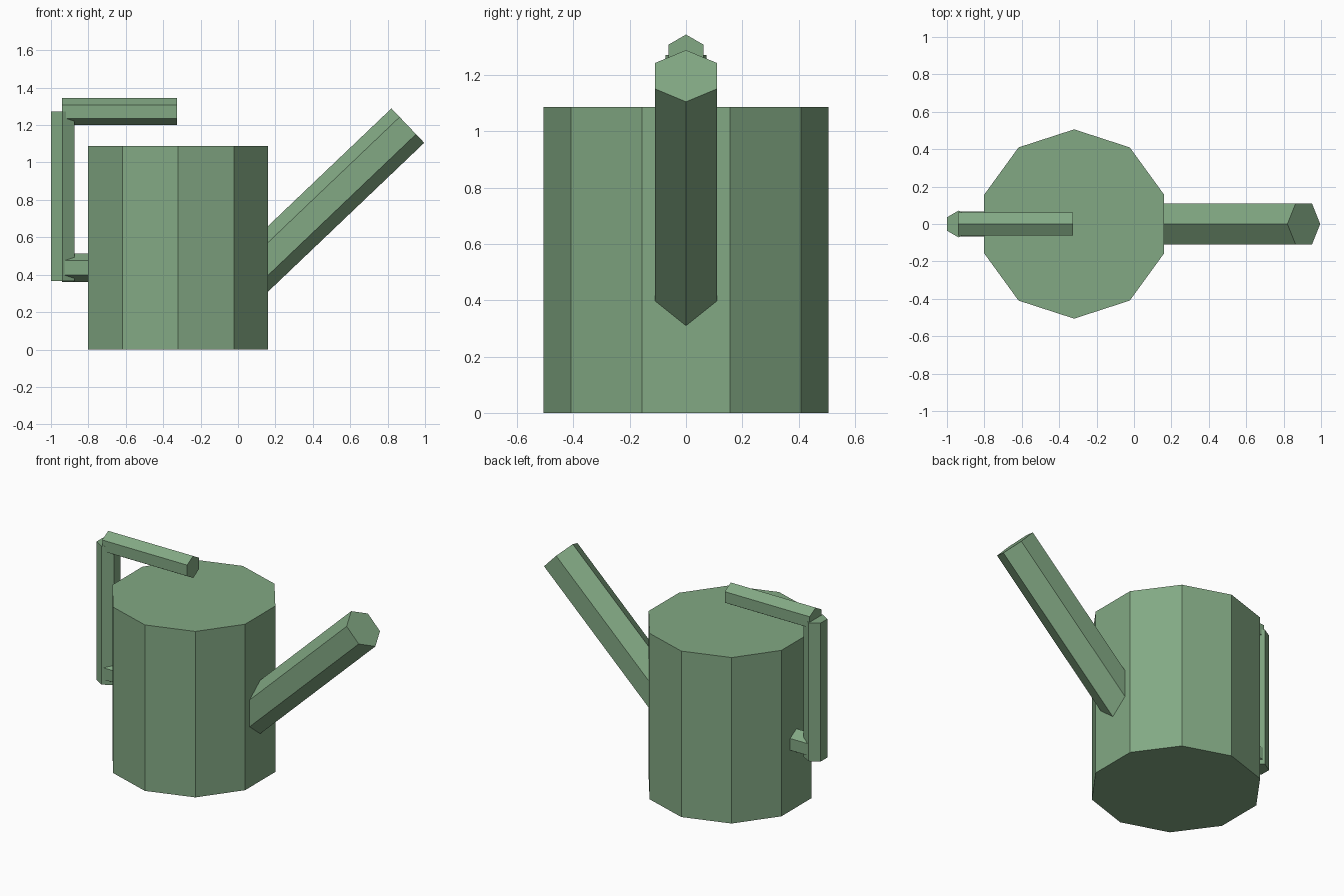
import bpy
import math
from mathutils import Vector, Matrix

if "Cube" in bpy.data.objects:
    bpy.data.objects.remove(bpy.data.objects["Cube"])

green = bpy.data.materials.new("garden green")
green.diffuse_color = (0.225, 0.395, 0.23, 1)
green.use_nodes = True
green.node_tree.nodes["Principled BSDF"].inputs["Base Color"].default_value = green.diffuse_color


def prism(name, start, end, radius, sides, spin=0.0):
    """Flat-shaded prism running from start to end; spin turns its cross-section."""
    a, b = Vector(start), Vector(end)
    axis = b - a
    bpy.ops.mesh.primitive_cylinder_add(vertices=sides, radius=radius, depth=axis.length)
    ob = bpy.context.object
    ob.name = name
    # Tilt about y only, so the cross-section stays symmetric across y = 0
    tilt = math.atan2(axis.x, axis.z)
    ob.data.transform(Matrix.Rotation(tilt, 4, 'Y') @ Matrix.Rotation(spin, 4, 'Z'))
    ob.location = (a + b) / 2
    ob.data.materials.append(green)
    return ob


# Ten-sided can, with a corner on the y axis
prism("can_body", (-0.32, 0, 0), (-0.32, 0, 1.087), 0.506, 10)

# Six-sided spout, leaning out of the body with a ridge on top
tip = Vector((0.908, 0, 1.197))
lean = Vector((0.724, 0, 0.69))
prism("spout", tip - lean * 1.2, tip, 0.127, 6, math.pi / 2)

# Handle: lower stub, upright and top grip
prism("handle_lower", (-0.94, 0, 0.437), (-0.70, 0, 0.437), 0.077, 6, math.pi / 2)
prism("handle_upright", (-0.9375, 0, 0.365), (-0.9375, 0, 1.272), 0.072, 6)
prism("handle_grip", (-0.94, 0, 1.272), (-0.325, 0, 1.272), 0.072, 6, math.pi / 2)
